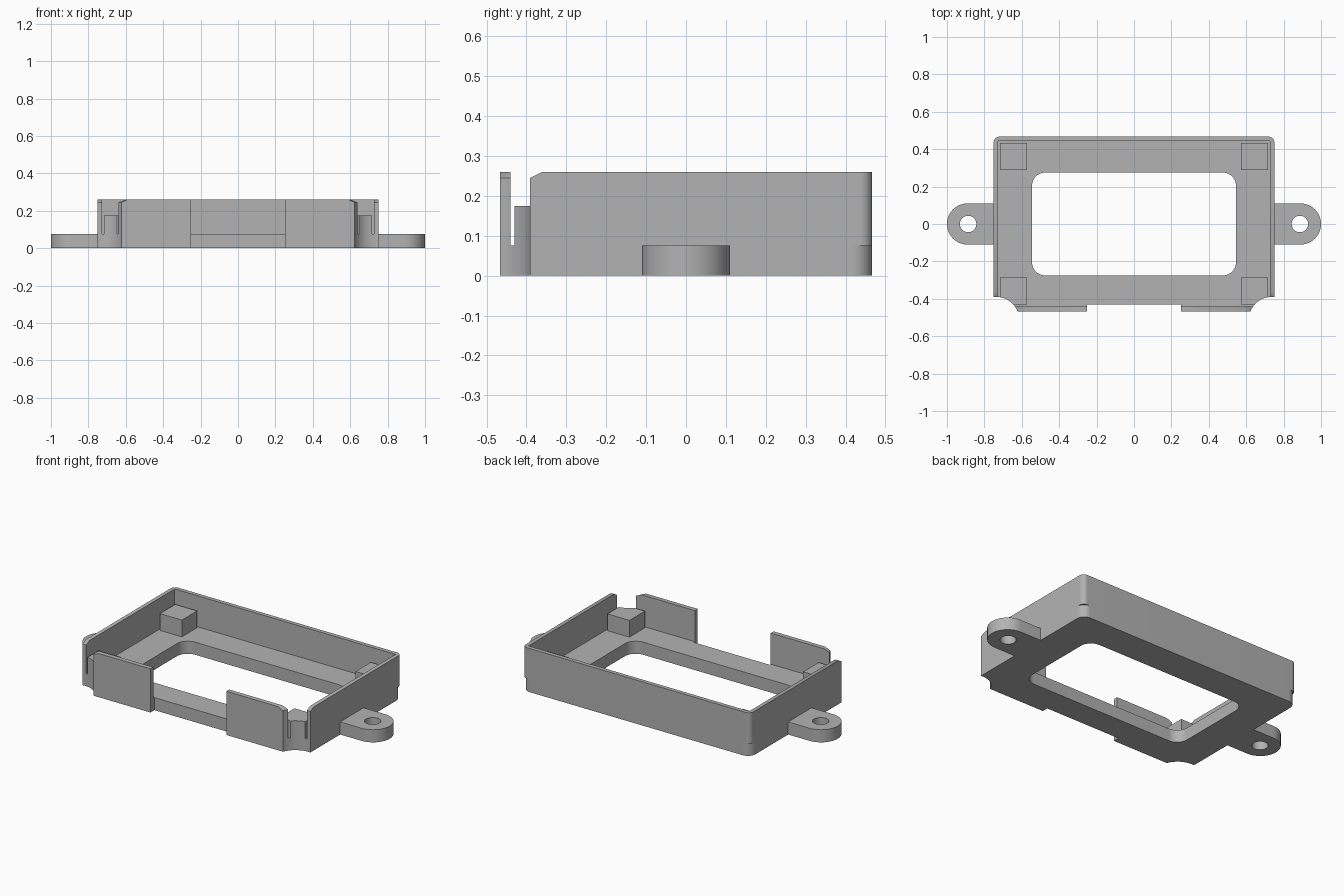
import bpy, bmesh, math

old = bpy.data.objects.get("Cube")
if old:
    bpy.data.objects.remove(old, do_unlink=True)

grey = bpy.data.materials.new("plain grey")
grey.use_nodes = True
COLOUR = (0.45, 0.45, 0.45, 1)
grey.diffuse_color = COLOUR
grey.node_tree.nodes["Principled BSDF"].inputs["Base Color"].default_value = COLOUR

HX, HY = 0.75, 0.467      # half size of the tray
FLOOR, TOP, POST = 0.075, 0.26, 0.175


def arc(cx, cy, r, a0, a1, n=16):
    return [(cx + r * math.cos(math.radians(a0 + (a1 - a0) * i / n)),
             cy + r * math.sin(math.radians(a0 + (a1 - a0) * i / n))) for i in range(n + 1)]


def rect(x0, x1, y0, y1, front_r=0, back_r=0):
    """Counter-clockwise rectangle with optional rounded corners."""
    pts = []
    for x, y, sx, sy, a, r in ((x1, y0, -1, 1, -90, front_r), (x1, y1, -1, -1, 0, back_r),
                               (x0, y1, 1, -1, 90, back_r), (x0, y0, 1, 1, 180, front_r)):
        pts += arc(x + sx * r, y + sy * r, r, a, a + 90) if r else [(x, y)]
    return pts


def prism(name, outline, z0, z1):
    bm = bmesh.new()
    face = bm.faces.new([bm.verts.new((x, y, z0)) for x, y in outline])
    ext = bmesh.ops.extrude_face_region(bm, geom=[face])["geom"]
    bmesh.ops.translate(bm, vec=(0, 0, z1 - z0),
                        verts=[g for g in ext if isinstance(g, bmesh.types.BMVert)])
    bmesh.ops.recalc_face_normals(bm, faces=bm.faces)
    me = bpy.data.meshes.new(name)
    bm.to_mesh(me)
    bm.free()
    me.materials.append(grey)
    ob = bpy.data.objects.new(name, me)
    bpy.context.collection.objects.link(ob)
    return ob


def activate(ob):
    bpy.ops.object.select_all(action='DESELECT')
    ob.select_set(True)
    bpy.context.view_layer.objects.active = ob


def cut(ob, cutters):
    activate(ob)
    for c in cutters:
        mod = ob.modifiers.new("cut", 'BOOLEAN')
        mod.operation, mod.solver, mod.object = 'DIFFERENCE', 'EXACT', c
        bpy.ops.object.modifier_apply(modifier=mod.name)


def finish(ob):
    activate(ob)
    bpy.ops.object.shade_smooth_by_angle(angle=math.radians(30))


# Cutters: window, cavity, front gap, and a flared scoop at each front corner
window = prism("window_cutter", rect(-0.545, 0.545, -0.275, 0.275, 0.07, 0.07), -0.1, 0.5)
cavity = prism("cavity_cutter", rect(-0.727, 0.727, -0.44, 0.443), -0.1, 0.5)
gap = prism("gap_cutter", rect(-0.25, 0.25, -0.6, -0.43), -0.1, 0.5)
scoops, flares = [], []
for s in (-1, 1):
    circle = arc(s * 0.735, -0.51, 0.12, 0, 360, 64)[:-1]
    scoops.append(prism("scoop_cutter", circle, -0.1, 0.5))
    flare = prism("flare_cutter", circle, TOP - 0.015, TOP + 0.015)
    for v in flare.data.vertices:
        if v.co.z > TOP:
            v.co.x = s * 0.735 + (v.co.x - s * 0.735) * 1.5
            v.co.y = -0.51 + (v.co.y + 0.51) * 1.5
    flares.append(flare)

# Floor frame
floor = prism("floor_frame", rect(-HX, HX, -HY, HY, 0, 0.05), 0, FLOOR)
cut(floor, [window, gap] + scoops)
finish(floor)

# Surrounding walls
walls = prism("walls", rect(-HX, HX, -HY, HY, 0, 0.03), FLOOR, TOP)
cut(walls, [cavity, gap] + scoops + flares)
finish(walls)

# Corner posts and mounting tabs on both sides
for s, side in ((1, "left"), (-1, "right")):
    xs = sorted((s * 0.572, s * 0.717))
    finish(prism("back_post_" + side, rect(*xs, 0.289, 0.433), FLOOR, POST))
    front = prism("front_post_" + side, rect(*xs, -0.43, -0.285), FLOOR, POST)
    cut(front, scoops)
    finish(front)

    outline = [(HX, -0.11)] + arc(0.89, 0, 0.11, -90, 90, 32) + [(HX, 0.11)]
    tab = prism("mounting_tab_" + side, [(s * x, y) for x, y in outline], 0, FLOOR)
    hole = prism("hole_cutter", arc(s * 0.887, 0, 0.044, 0, 360, 40)[:-1], -0.1, 0.5)
    cut(tab, [hole])
    finish(tab)
    bpy.data.objects.remove(hole, do_unlink=True)

for c in [window, cavity, gap] + scoops + flares:
    bpy.data.objects.remove(c, do_unlink=True)
